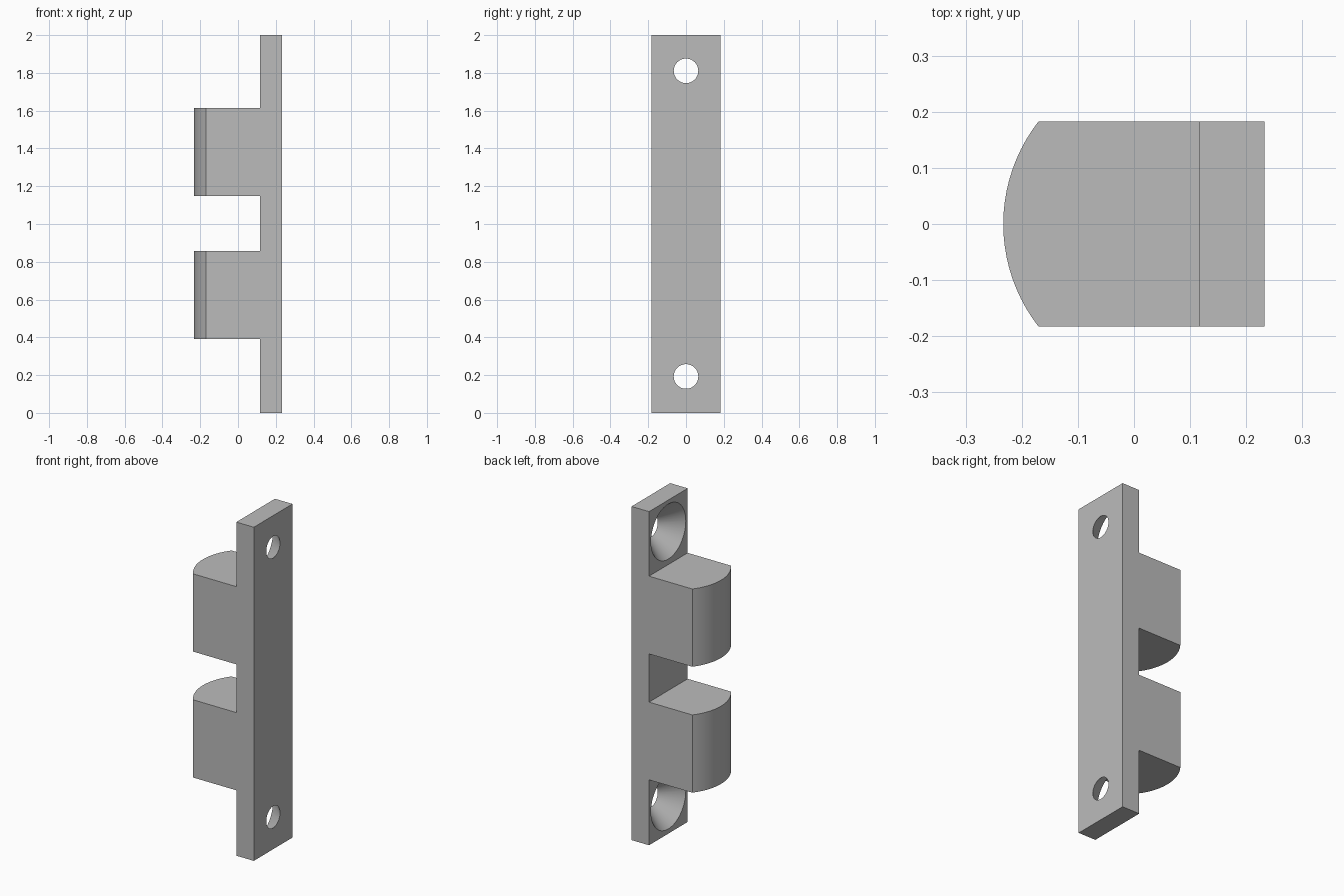
import bpy
import bmesh
from math import asin, cos, sin, pi, radians

cube = bpy.data.objects.get("Cube")
if cube:
    bpy.data.objects.remove(cube, do_unlink=True)

HALF_WIDTH = 0.183
BACK, FACE, NOSE = 0.233, 0.117, -0.233   # x of plate back, plate face, block tips
SHOULDER = -0.17                          # x where the rounded nose begins

grey = bpy.data.materials.new("plain_grey")
grey.use_nodes = True
colour = (0.5, 0.5, 0.5, 1)
grey.diffuse_color = colour
grey.node_tree.nodes["Principled BSDF"].inputs["Base Color"].default_value = colour


def activate(obj):
    bpy.ops.object.select_all(action="DESELECT")
    obj.select_set(True)
    bpy.context.view_layer.objects.active = obj


def extrude_profile(name, profile, bottom, top):
    """Raise a closed x-y outline from bottom to top."""
    bm = bmesh.new()
    base = bm.faces.new([bm.verts.new((x, y, bottom)) for x, y in profile])
    raised = bmesh.ops.extrude_face_region(bm, geom=[base])["geom"]
    verts = [v for v in raised if isinstance(v, bmesh.types.BMVert)]
    bmesh.ops.translate(bm, verts=verts, vec=(0, 0, top - bottom))
    bmesh.ops.recalc_face_normals(bm, faces=bm.faces)
    mesh = bpy.data.meshes.new(name)
    bm.to_mesh(mesh)
    bm.free()
    mesh.materials.append(grey)
    obj = bpy.data.objects.new(name, mesh)
    bpy.context.collection.objects.link(obj)
    return obj


def smooth(obj):
    activate(obj)
    bpy.ops.object.shade_smooth_by_angle(angle=radians(25))


# Mounting plate
plate = extrude_profile(
    "mounting_plate",
    [(FACE, -HALF_WIDTH), (BACK, -HALF_WIDTH), (BACK, HALF_WIDTH), (FACE, HALF_WIDTH)],
    0, 2)

# Countersunk screw holes, wide on the block side
WIDE, NARROW, MARGIN = 0.165, 0.065, 0.02
depth = BACK - FACE
flare = (WIDE - NARROW) / depth * MARGIN
for z in (0.193, 1.811):
    bpy.ops.mesh.primitive_cone_add(
        vertices=48, radius1=WIDE + flare, radius2=NARROW - flare,
        depth=depth + 2 * MARGIN, location=((BACK + FACE) / 2, 0, z),
        rotation=(0, pi / 2, 0))
    cutter = bpy.context.object
    cutter.name = "countersink_cutter"
    cutter.hide_render = True
    cutter.data.materials.append(grey)
    cut = plate.modifiers.new("countersink", "BOOLEAN")
    cut.operation = "DIFFERENCE"
    cut.solver = "EXACT"
    cut.object = cutter
    activate(plate)
    bpy.ops.object.modifier_apply(modifier=cut.name)
    bpy.data.objects.remove(cutter, do_unlink=True)
smooth(plate)

# Two catch blocks with a rounded nose
sagitta = SHOULDER - NOSE
radius = (HALF_WIDTH ** 2 + sagitta ** 2) / (2 * sagitta)
spread = asin(HALF_WIDTH / radius)
STEPS = 20
nose = []
for i in range(STEPS + 1):
    angle = spread * (1 - 2 * i / STEPS)
    nose.append((NOSE + radius - radius * cos(angle), radius * sin(angle)))
outline = [(FACE, -HALF_WIDTH), (FACE, HALF_WIDTH)] + nose
for name, bottom, top in (("lower_block", 0.392, 0.858), ("upper_block", 1.147, 1.613)):
    smooth(extrude_profile(name, outline, bottom, top))
